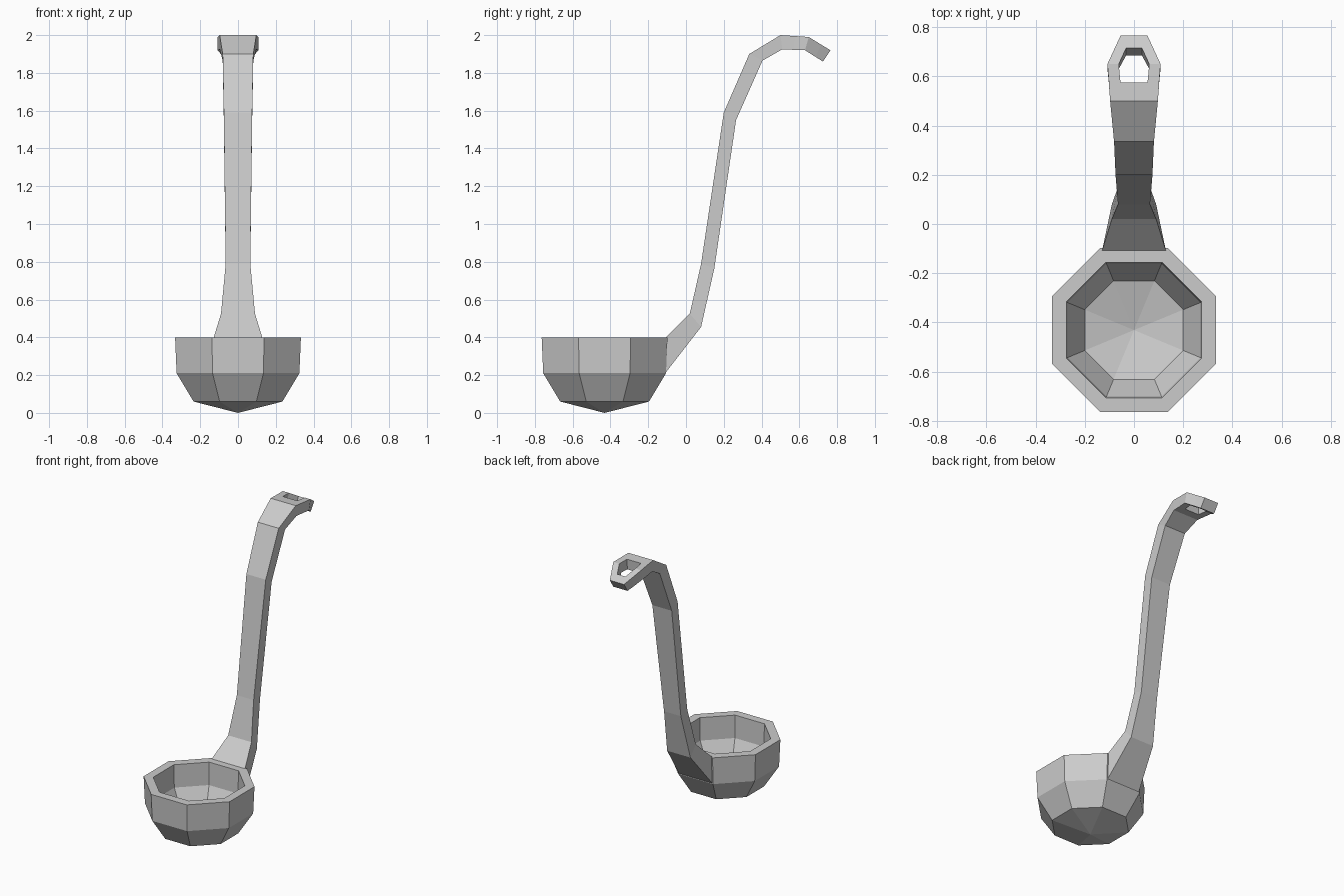
import bpy, bmesh, math

cube = bpy.data.objects.get("Cube")
if cube:
    bpy.data.objects.remove(cube, do_unlink=True)

grey = bpy.data.materials.new("light grey metal")
grey.use_nodes = True
colour = (0.6, 0.6, 0.6, 1)
grey.diffuse_color = colour
grey.node_tree.nodes["Principled BSDF"].inputs["Base Color"].default_value = colour


def finish(name, bm):
    bmesh.ops.recalc_face_normals(bm, faces=bm.faces)
    mesh = bpy.data.meshes.new(name)
    bm.to_mesh(mesh)
    bm.free()
    mesh.materials.append(grey)
    obj = bpy.data.objects.new(name, mesh)
    bpy.context.collection.objects.link(obj)
    return obj


# Bowl: eight-sided shell turned from (flat-to-centre distance, height)
def make_bowl(centre_y, profile, sides=8):
    bm = bmesh.new()
    rings = []
    for dist, z in profile:
        if dist == 0:
            rings.append([bm.verts.new((0, centre_y, z))] * sides)
            continue
        r = dist / math.cos(math.pi / sides)
        angles = [(k + 0.5) * math.tau / sides for k in range(sides)]
        rings.append([bm.verts.new((r * math.cos(a), centre_y + r * math.sin(a), z))
                      for a in angles])
    for low, high in zip(rings, rings[1:]):
        for i in range(sides):
            j = (i + 1) % sides
            corners = [low[i], low[j], high[j], high[i]]
            bm.faces.new(list(dict.fromkeys(corners)))
    return finish("bowl", bm)


make_bowl(-0.431, [(0, 0), (0.235, 0.06), (0.325, 0.21), (0.333, 0.398),
                   (0.275, 0.398), (0.27, 0.24), (0.2, 0.11), (0, 0.055)])

# Handle stations: upper point (y, z), lower point (y, z), half width, hole half width
stations = [
    ((-0.11, 0.395), (-0.11, 0.21), 0.13, 0.06),
    ((0.02, 0.525), (0.08, 0.455), 0.09, 0.04),
    ((0.08, 0.79), (0.15, 0.765), 0.065, 0.03),
    ((0.20, 1.59), (0.265, 1.55), 0.075, 0.035),
    ((0.335, 1.90), (0.405, 1.865), 0.081, 0.04),
    ((0.50, 2.0), (0.51, 1.925), 0.097, 0.05),
    ((0.575, 1.995), (0.57, 1.922), 0.102, 0.055),
    ((0.65, 1.99), (0.63, 1.92), 0.108, 0.062),
    ((0.715, 1.95), (0.685, 1.885), 0.078, 0.032),
    ((0.765, 1.92), (0.725, 1.86), 0.055, 0.022),
]
HOLE = (6, 7)   # segments left open for the hanging hole

bm = bmesh.new()
grid = []
for upper, lower, w, h in stations:
    grid.append([[bm.verts.new((x, y, z)) for x in (-w, -h, h, w)]
                 for y, z in (upper, lower)])
for s in range(len(grid) - 1):
    a, b = grid[s], grid[s + 1]
    for c in range(3):
        if c == 1 and s in HOLE:
            continue
        for side in (0, 1):
            bm.faces.new((a[side][c], a[side][c + 1], b[side][c + 1], b[side][c]))
    # outer sides, and the inner walls beside the hole
    for c in ((0, 1, 2, 3) if s in HOLE else (0, 3)):
        bm.faces.new((a[0][c], b[0][c], b[1][c], a[1][c]))
# end caps
for ring in (grid[0], grid[-1]):
    for c in range(3):
        bm.faces.new((ring[0][c], ring[0][c + 1], ring[1][c + 1], ring[1][c]))
# end walls of the hole
for s in (HOLE[0], HOLE[-1] + 1):
    ring = grid[s]
    bm.faces.new((ring[0][1], ring[0][2], ring[1][2], ring[1][1]))
finish("handle", bm)
